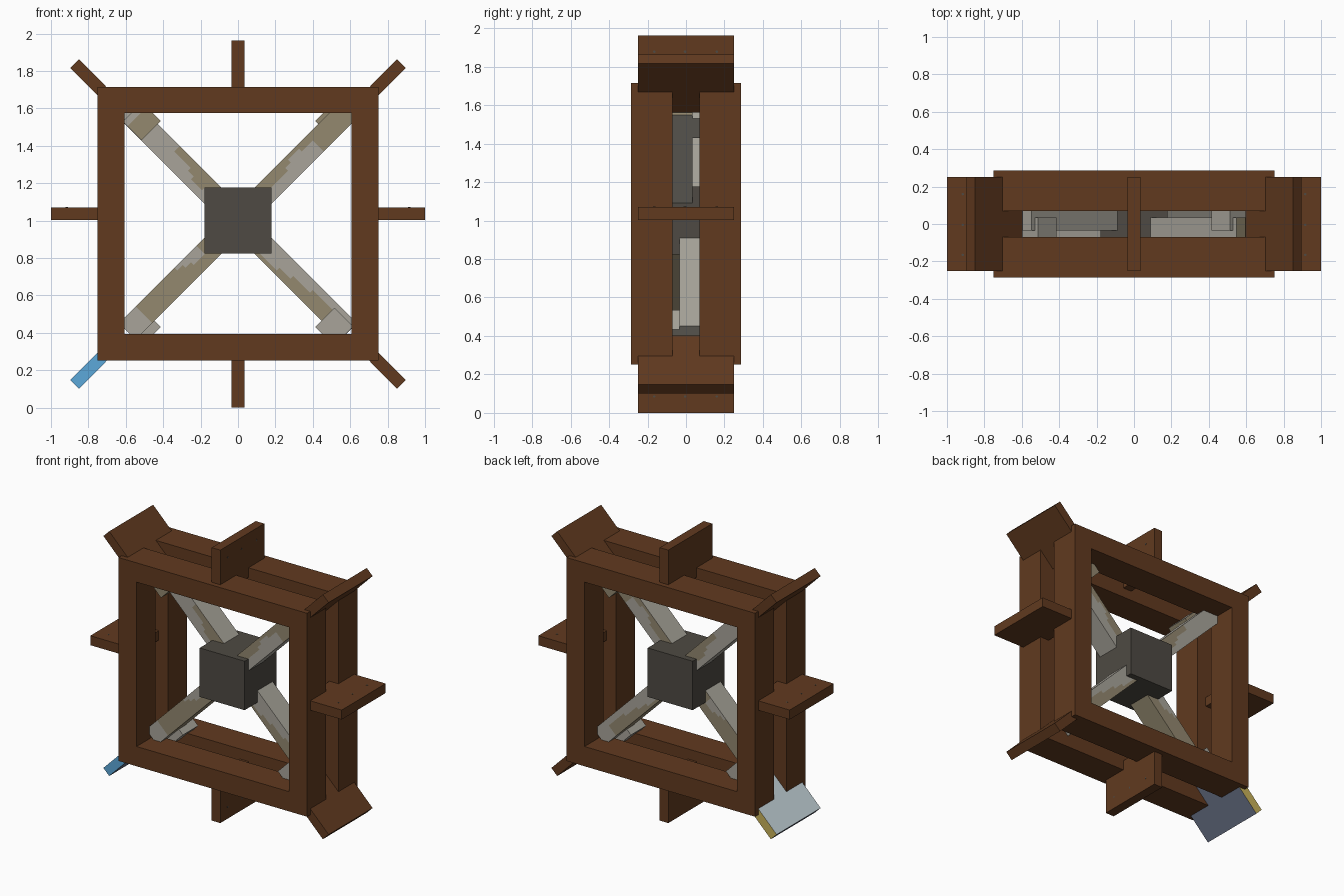
import bpy, bmesh, math
from mathutils import Vector, Matrix

if "Cube" in bpy.data.objects:
    bpy.data.objects.remove(bpy.data.objects["Cube"])


def material(name, rgb):
    m = bpy.data.materials.new(name)
    lin = [((c / 255 + 0.055) / 1.055) ** 2.4 for c in rgb]
    m.diffuse_color = (*lin, 1)
    m.use_nodes = True
    m.node_tree.nodes["Principled BSDF"].inputs["Base Color"].default_value = m.diffuse_color
    return m


WOOD = material("brown wood", (97, 58, 31))
IRON = material("dark iron", (78, 74, 67))
GREY = material("weathered grey", (168, 164, 154))
TAN = material("weathered tan", (147, 136, 111))
BLUE = material("blue paint", (92, 168, 218))
YELLOW = material("yellow paint", (200, 178, 90))
PALE = material("pale paint", (196, 211, 217))
SLATE = material("slate paint", (108, 117, 139))


def finish(name, bm, mats):
    bmesh.ops.recalc_face_normals(bm, faces=bm.faces)
    me = bpy.data.meshes.new(name)
    bm.to_mesh(me)
    bm.free()
    for m in mats:
        me.materials.append(m)
    ob = bpy.data.objects.new(name, me)
    bpy.context.collection.objects.link(ob)
    return ob


def frame_along(p0, p1):
    """Matrix whose x axis runs from p0 to p1 in the xz plane, y stays y."""
    d = Vector((p1[0] - p0[0], 0, p1[1] - p0[1]))
    x = d.normalized()
    y = Vector((0, 1, 0))
    z = x.cross(y)
    m = Matrix((x, y, z)).transposed().to_4x4()
    m.translation = (p0[0], 0, p0[1])
    return m, d.length


# Two square rims
def rim(name, y0, y1):
    bm = bmesh.new()
    corners = [(-1, 0), (1, 0), (1, 1), (-1, 1)]
    outer = [bm.verts.new((0.75 * x, y0, 0.251 + 1.463 * z)) for x, z in corners]
    inner = [bm.verts.new((0.607 * x, y0, 0.393 + 1.182 * z)) for x, z in corners]
    for i in range(4):
        j = (i + 1) % 4
        bm.faces.new((outer[i], outer[j], inner[j], inner[i]))
    ext = bmesh.ops.extrude_face_region(bm, geom=bm.faces[:])
    for v in ext["geom"]:
        if isinstance(v, bmesh.types.BMVert):
            v.co.y = y1
    finish(name, bm, [WOOD])


rim("front_rim", -0.286, -0.07)
rim("back_rim", 0.07, 0.286)


# T-shaped paddles: a neck between the rims and a wide blade outside
def paddle(name, p0, p1, neck, thick, painted=False):
    m, length = frame_along(p0, p1)
    outline = [(0, -0.07), (neck, -0.07), (neck, -0.25), (length, -0.25),
               (length, 0.25), (neck, 0.25), (neck, 0.07), (0, 0.07)]
    bm = bmesh.new()
    face = bm.faces.new([bm.verts.new((s, y, -thick / 2)) for s, y in outline])
    ext = bmesh.ops.extrude_face_region(bm, geom=[face])
    verts = [v for v in ext["geom"] if isinstance(v, bmesh.types.BMVert)]
    bmesh.ops.translate(bm, verts=verts, vec=(0, 0, thick))
    if painted:
        # each side has its own paint
        for f in bm.faces:
            c = f.calc_center_median()
            if abs(c.z) > thick * 0.4:
                f.material_index = 3 if c.z > 0 else 2
            elif abs(c.y) > 0.03:
                f.material_index = 0 if c.y < 0 else 1
            else:
                f.material_index = 3
    bm.transform(m)
    finish(name, bm, [BLUE, YELLOW, PALE, SLATE] if painted else [WOOD])


# Small flush nail heads on one face of a blade
def nails(name, p0, p1, back, height):
    m, length = frame_along(p0, p1)
    bm = bmesh.new()
    for y in (-0.165, -0.005, 0.16):
        bmesh.ops.create_cone(bm, cap_ends=True, segments=6, radius1=0.007, radius2=0.007,
                              depth=0.003,
                              matrix=m @ Matrix.Translation((length - back, y, height)))
    finish(name, bm, [IRON])


MID = 0.982
for sx, side in ((1, "right"), (-1, "left")):
    for sz, level in ((1, "upper"), (-1, "lower")):
        paddle(f"{level}_{side}_paddle", (sx * 0.62, MID + sz * 0.603),
               (sx * 0.873, MID + sz * 0.857), 0.148, 0.065,
               painted=(sx < 0 and sz < 0))
STRAIGHT = [("right", (0.68, 1.037), (1, 1.037), 1), ("left", (-0.68, 1.037), (-1, 1.037), -1),
            ("top", (0, 1.644), (0, 1.963), -1), ("bottom", (0, 0.321), (0, 0), 1)]
for side, p0, p1, face in STRAIGHT:
    paddle(f"{side}_paddle", p0, p1, 0.07, 0.068)
    nails(f"{side}_paddle_nails", p0, p1, 0.085, face * 0.034)


# Hub block
bm = bmesh.new()
bmesh.ops.create_cube(bm, size=1, matrix=Matrix.Translation((0, 0, 1.0))
                      @ Matrix.Diagonal((0.358, 0.36, 0.352, 1)))
finish("hub", bm, [IRON])


# Weathered beams; is_tan(u, v) gives the patches, u along 0..1, v up across -1..1
def beam(name, p0, p1, width, y0, y1, is_tan, cuts=20, rows=6):
    m, length = frame_along(p0, p1)
    up = 1 if p1[0] > p0[0] else -1
    bm = bmesh.new()
    bmesh.ops.create_cube(bm, size=1, matrix=Matrix.Translation((length / 2, (y0 + y1) / 2, 0))
                          @ Matrix.Diagonal((length, y1 - y0, width, 1)))
    planes = [((length * i / cuts, 0, 0), (1, 0, 0)) for i in range(1, cuts)]
    planes += [((0, 0, width * (i / rows - 0.5)), (0, 0, 1)) for i in range(1, rows)]
    for co, no in planes:
        bmesh.ops.bisect_plane(bm, geom=bm.verts[:] + bm.edges[:] + bm.faces[:],
                               plane_co=co, plane_no=no)
    for f in bm.faces:
        c = f.calc_center_median()
        f.material_index = int(is_tan(c.x / length, up * 2 * c.z / width))
    bm.transform(m)
    finish(name, bm, [GREY, TAN])


def wave(u):
    return 0.35 * math.sin(14 * u)


# upper edges stay mostly grey, tan patches wander over the sides
PATCHES = {
    (1, 1): lambda u, v: v < 0.99 and (v > 0.2 + wave(u) or u > 0.72) and v > -0.99,
    (-1, 1): lambda u, v: 0.99 > v > 0.1 + wave(u) and 0.2 < u < 0.6,
    (1, -1): lambda u, v: u < 0.85 and (v < -0.3 + wave(u) or 0.66 < u < 0.85 and v < 0.5),
    (-1, -1): lambda u, v: v < 0.99 and u < 0.84 and not (v > 0.4 + wave(u) and 0.3 < u < 0.5),
}
for (sx, sz), rule in PATCHES.items():
    name = ("upper" if sz > 0 else "lower") + ("_right" if sx > 0 else "_left")
    # the two diagonals are layered one behind the other
    rising = sx * sz > 0
    layers = [(-0.138, 0.035), (-0.035, 0.138)]
    b, c = layers if rising else layers[::-1]
    hub_z = 1.0
    end_z = hub_z + sz * 0.592
    beam(f"{name}_spoke", (0, hub_z), (sx * 0.592, end_z), 0.125, *b, rule)
    # end block against the rim corner
    z = MID + sz * 0.499
    beam(f"{name}_spoke_block", (sx * 0.465, z), (sx * 0.565, z + sz * 0.1), 0.145, *c,
         lambda u, v, t=sz > 0: t and abs(v) < 0.99 and u < 0.7, 4, 2)
